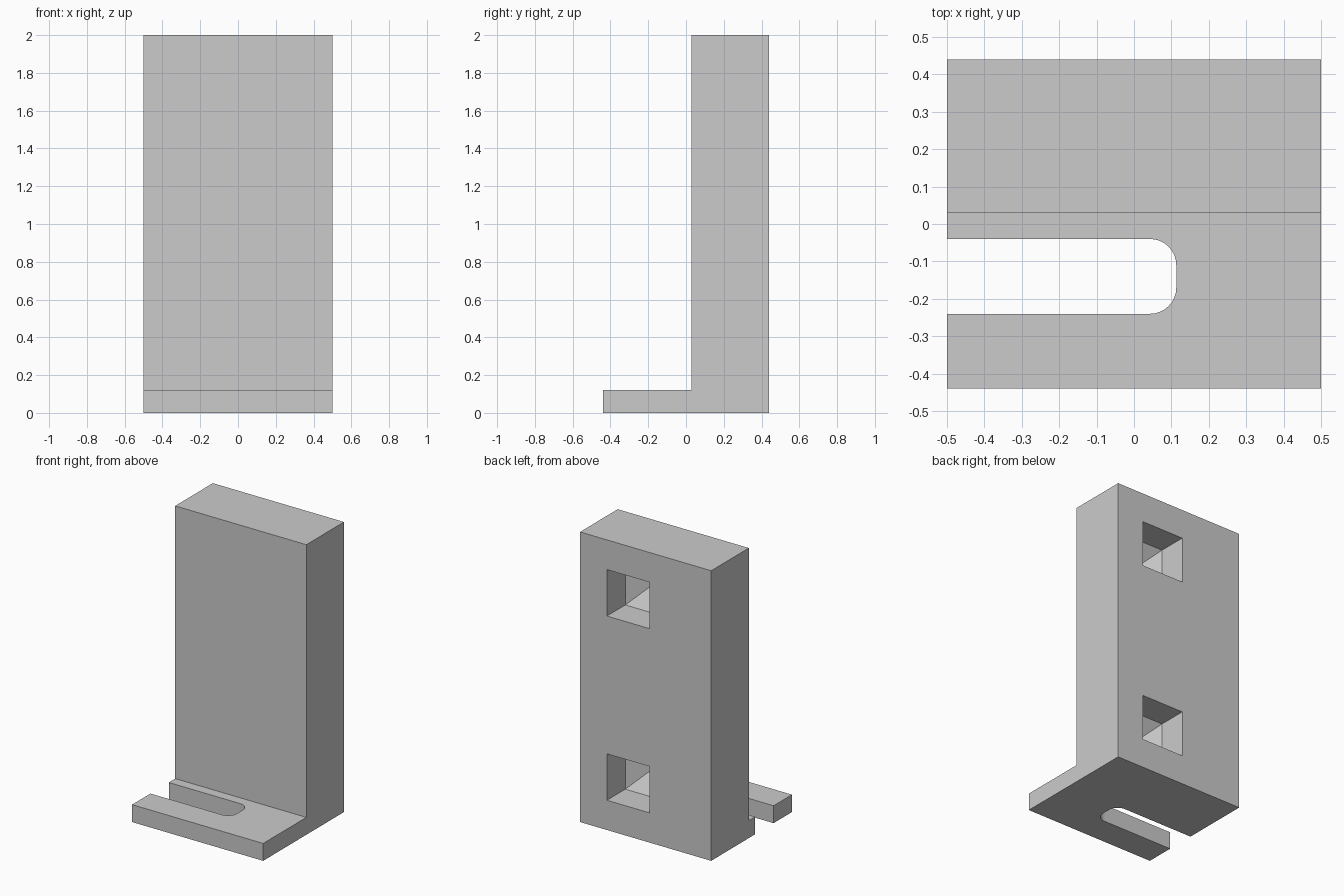
import bpy, bmesh, math
from mathutils import Vector

if "Cube" in bpy.data.objects:
    bpy.data.objects.remove(bpy.data.objects["Cube"])


def extrude_profile(name, points, offset):
    """Solid made by extruding a closed flat outline along an offset."""
    bm = bmesh.new()
    face = bm.faces.new([bm.verts.new(p) for p in points])
    new = bmesh.ops.extrude_face_region(bm, geom=[face])["geom"]
    verts = [g for g in new if isinstance(g, bmesh.types.BMVert)]
    bmesh.ops.translate(bm, verts=verts, vec=Vector(offset))
    return finish(name, bm)


def finish(name, bm):
    bmesh.ops.recalc_face_normals(bm, faces=bm.faces)
    mesh = bpy.data.meshes.new(name)
    bm.to_mesh(mesh)
    bm.free()
    ob = bpy.data.objects.new(name, mesh)
    bpy.context.collection.objects.link(ob)
    return ob


def pocket_cutter(name, x0, x1, z0, z1, y_open, y_floor, y_tip):
    """Square pocket ending in a shallow pyramid."""
    bm = bmesh.new()
    corners = [(x0, z0), (x1, z0), (x1, z1), (x0, z1)]
    outer = [bm.verts.new((x, y_open, z)) for x, z in corners]
    inner = [bm.verts.new((x, y_floor, z)) for x, z in corners]
    tip = bm.verts.new(((x0 + x1) / 2, y_tip, (z0 + z1) / 2))
    bm.faces.new(outer)
    for i in range(4):
        j = (i + 1) % 4
        bm.faces.new((outer[i], outer[j], inner[j], inner[i]))
        bm.faces.new((inner[i], inner[j], tip))
    return finish(name, bm)


def cut(target, cutter):
    cutter.hide_render = True
    mod = target.modifiers.new("cut", 'BOOLEAN')
    mod.operation = 'DIFFERENCE'
    mod.solver = 'EXACT'
    mod.object = cutter
    bpy.context.view_layer.objects.active = target
    bpy.ops.object.modifier_apply(modifier=mod.name)
    bpy.data.objects.remove(cutter)


# L-shaped body: upright block with a flat foot in front
profile = [(-0.44, 0), (0.44, 0), (0.44, 2), (0.03, 2), (0.03, 0.12), (-0.44, 0.12)]
bracket = extrude_profile("bracket", [(-0.5, y, z) for y, z in profile], (1, 0, 0))

# Slot in the foot, open on the left, with rounded inner corners
r, x_end = 0.07, 0.113
slot = [(-0.7, -0.04, -0.1), (-0.7, -0.24, -0.1)]
for cy, start in ((-0.24 + r, -90), (-0.04 - r, 0)):
    for k in range(9):
        a = math.radians(start + k * 90 / 8)
        slot.append((x_end - r + r * math.cos(a), cy + r * math.sin(a), -0.1))
cut(bracket, extrude_profile("slot_cutter", slot, (0, 0, 0.4)))

# Two square pockets in the back
for z in (0.205, 1.475):
    cut(bracket, pocket_cutter("pocket_cutter", -0.03, 0.295, z, z + 0.32, 0.6, 0.24, 0.14))
